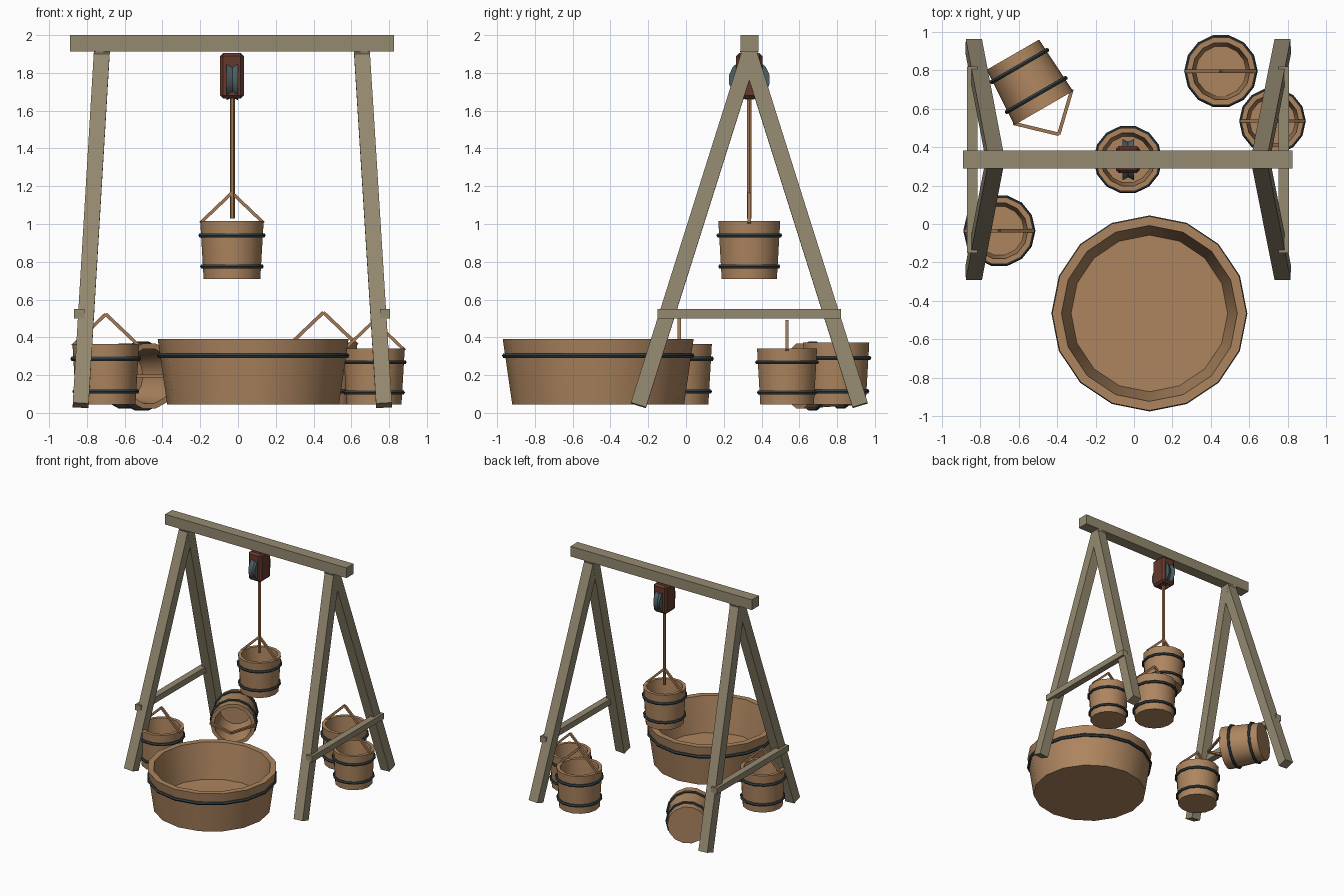
import bpy, bmesh, math
from mathutils import Vector, Matrix

if "Cube" in bpy.data.objects:
    bpy.data.objects.remove(bpy.data.objects["Cube"])


def mat(name, col):
    m = bpy.data.materials.new(name)
    m.diffuse_color = (*col, 1)
    m.use_nodes = True
    m.node_tree.nodes["Principled BSDF"].inputs["Base Color"].default_value = m.diffuse_color
    return m


TIMBER = mat("weathered_timber", (0.30, 0.255, 0.165))
STAVE = mat("bucket_wood", (0.42, 0.235, 0.115))
IRON = mat("dark_iron", (0.035, 0.05, 0.055))
ROPE = mat("rope_brown", (0.36, 0.19, 0.09))
BLOCK = mat("red_brown_block", (0.13, 0.04, 0.026))
WHEEL = mat("blue_grey_wheel", (0.075, 0.12, 0.13))


def finish(bm, name, m, matrix=Matrix(), smooth=False):
    bmesh.ops.recalc_face_normals(bm, faces=bm.faces)
    me = bpy.data.meshes.new(name)
    bm.to_mesh(me)
    bm.free()
    me.transform(matrix)
    me.materials.append(m)
    ob = bpy.data.objects.new(name, me)
    bpy.context.collection.objects.link(ob)
    if smooth:
        bpy.ops.object.select_all(action='DESELECT')
        ob.select_set(True)
        bpy.context.view_layer.objects.active = ob
        bpy.ops.object.shade_smooth_by_angle(angle=math.radians(35))
    return ob


def lathe(name, profile, n, m, matrix, closed=False):
    """Spin (radius, z) points; open profiles get flat end caps."""
    bm = bmesh.new()
    rings = [[bm.verts.new((r * math.cos(2 * math.pi * i / n),
                            r * math.sin(2 * math.pi * i / n), z))
              for i in range(n)] for r, z in profile]
    pairs = list(zip(rings, rings[1:]))
    if closed:
        pairs.append((rings[-1], rings[0]))
    else:
        bm.faces.new(rings[0])
        bm.faces.new(rings[-1])
    for a, b in pairs:
        for i in range(n):
            j = (i + 1) % n
            bm.faces.new((a[i], a[j], b[j], b[i]))
    return finish(bm, name, m, matrix, smooth=True)


def bar(name, a, b, w, d, m, matrix=Matrix()):
    """Box of section w x d running from a to b."""
    a, b = Vector(a), Vector(b)
    rot = Vector((0, 0, 1)).rotation_difference(b - a).to_matrix().to_4x4()
    bm = bmesh.new()
    bmesh.ops.create_cube(bm, size=1)
    size = Matrix.Diagonal((w, d, (b - a).length, 1))
    return finish(bm, name, m, matrix @ Matrix.Translation((a + b) / 2) @ rot @ size)


def vessel(name, rb, rt, h, wall, floor, hoops, hr, n, matrix):
    """Tapered open tub with iron hoops at the given heights."""
    lathe(name, [(rb, 0), (rt, h), (rt - wall, h), (rb - wall, floor)], n, STAVE, matrix)
    for k, z in enumerate(hoops):
        r = rb + (rt - rb) * z / h + 0.003
        ring = [(r + hr * math.cos(t * math.pi / 3), z + hr * math.sin(t * math.pi / 3))
                for t in range(6)]
        lathe(f"{name}_hoop_{k + 1}", ring, n, IRON, matrix, closed=True)


def bucket(name, matrix, s=1.0):
    M = matrix @ Matrix.Scale(s, 4)
    vessel(name, 0.15, 0.168, 0.305, 0.027, 0.03, (0.065, 0.23), 0.012, 14, M)
    for side, sx in (("left", -1), ("right", 1)):
        bar(f"{name}_handle_{side}", (sx * 0.168, 0, 0.295), (0, 0, 0.455),
            0.017, 0.017, ROPE, M)


T = Matrix.Translation
YC = 0.335   # ridge line of the frame

# timber frame
bar("top_beam", (-0.89, YC, 1.957), (0.825, YC, 1.957), 0.087, 0.095, TIMBER)
for side, xb, xt, xc in (("left", -0.833, -0.72, -0.84), ("right", 0.773, 0.655, 0.778)):
    for end, s in (("front", -1), ("back", 1)):
        bar(f"{end}_{side}_leg", (xb, YC + s * 0.587, 0.04), (xt, YC - s * 0.008, 1.925),
            0.084, 0.084, TIMBER)
    bar(f"{side}_brace", (xc, -0.15, 0.525), (xc, 0.82, 0.525), 0.055, 0.05, TIMBER)

# pulley block with wheel and rope
bm = bmesh.new()
bmesh.ops.create_cube(bm, size=1)
bmesh.ops.scale(bm, vec=(0.125, 0.14, 0.24), verts=bm.verts)
bmesh.ops.bevel(bm, geom=bm.edges[:], offset=0.016, segments=1, affect='EDGES')
finish(bm, "pulley_block", BLOCK, T((-0.032, YC, 1.785)))
lathe("pulley_wheel", [(0.11, -0.03), (0.095, 0), (0.11, 0.03)], 14, WHEEL,
      T((-0.03, YC, 1.765)) @ Matrix.Rotation(math.pi / 2, 4, 'Y'))
lathe("rope", [(0.013, 1.03), (0.013, 1.70)], 6, ROPE, T((-0.03, YC, 0)))

# large tub
vessel("wash_tub", 0.455, 0.505, 0.345, 0.048, 0.05, (0.258,), 0.014, 16,
       T((0.08, -0.465, 0.045)))

# buckets: one hanging, three standing, one lying on its side
bucket("hanging_bucket", T((-0.032, YC, 0.71)))
bucket("back_bucket", T((0.452, 0.795, 0.045)), 1.07)
bucket("right_bucket", T((0.72, 0.535, 0.045)), 0.97)
bucket("left_bucket", T((-0.70, -0.035, 0.045)), 1.05)
bucket("fallen_bucket", T((-0.63, 0.88, 0.195)) @ Matrix.Rotation(math.radians(30), 4, 'Z')
       @ Matrix.Rotation(math.pi / 2, 4, 'X'), 1.05)
